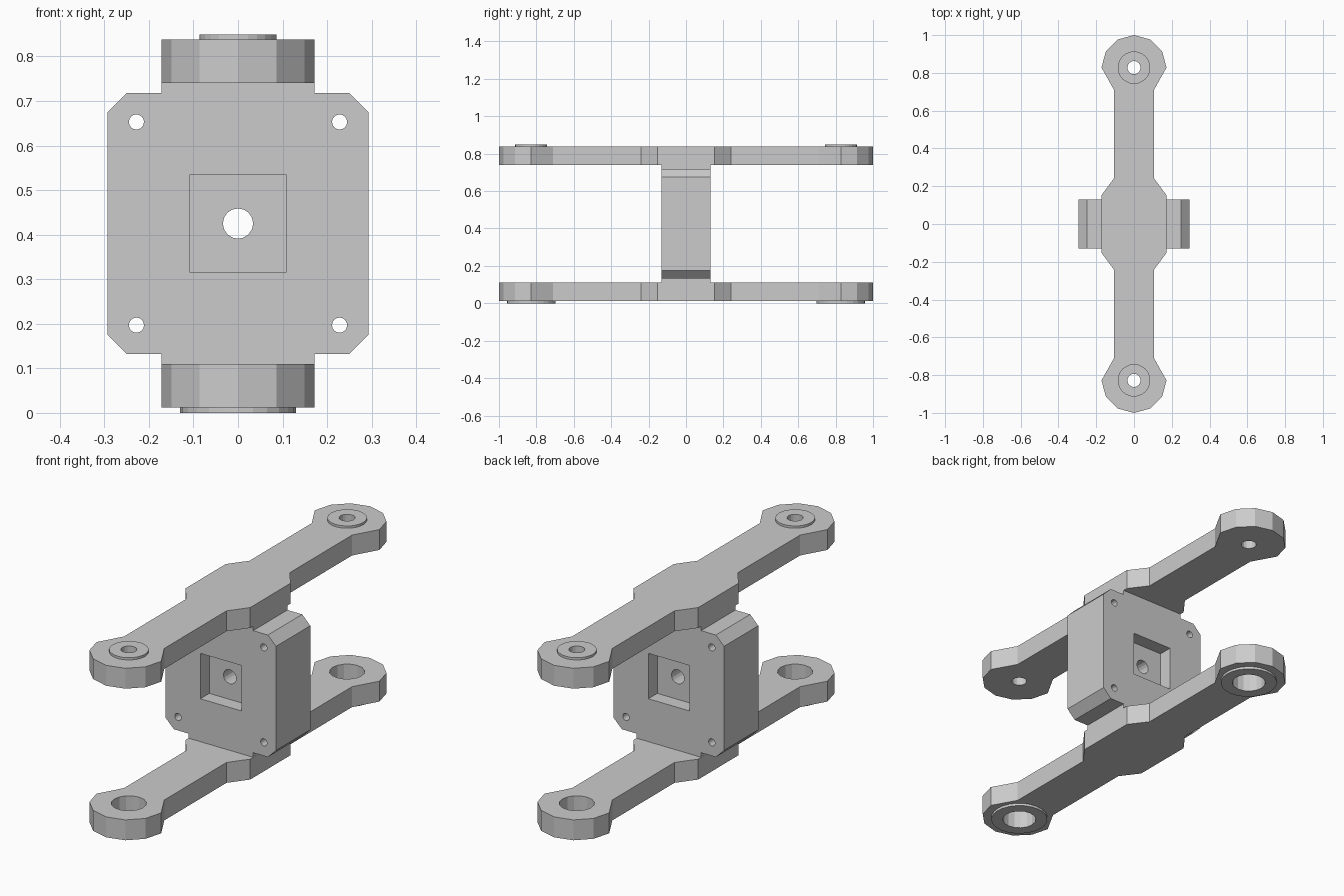
import bpy, bmesh, math

if "Cube" in bpy.data.objects:
    bpy.data.objects.remove(bpy.data.objects["Cube"])

MID_Z = 0.425      # height of the body centre
END_Y = 0.828      # distance of the arm pivots from the centre
END_R = 0.172


def prism(name, pts, axis, lo, hi):
    """Extrude a 2D outline along Z (points are x, y) or Y (points are x, z)."""
    to3d = (lambda p, t: (p[0], p[1], t)) if axis == 'Z' else (lambda p, t: (p[0], t, p[1]))
    bm = bmesh.new()
    face = bm.faces.new([bm.verts.new(to3d(p, lo)) for p in pts])
    top = bmesh.ops.extrude_face_region(bm, geom=[face])['geom']
    for v in top:
        if isinstance(v, bmesh.types.BMVert):
            v.co['XYZ'.index(axis)] = hi
    bmesh.ops.recalc_face_normals(bm, faces=bm.faces)
    mesh = bpy.data.meshes.new(name)
    bm.to_mesh(mesh)
    bm.free()
    obj = bpy.data.objects.new(name, mesh)
    bpy.context.collection.objects.link(obj)
    return obj


def circle(cx, cy, r, n):
    return [(cx + r * math.cos(2 * math.pi * i / n),
             cy + r * math.sin(2 * math.pi * i / n)) for i in range(n)]


def mirror4(quarter, cy=0):
    """Mirror a first-quadrant outline (from +x round to +y) into all four quadrants."""
    half = quarter + [(-x, y) for x, y in reversed(quarter) if x > 1e-6]
    return [(x, y + cy) for x, y in half + [(-x, -y) for x, y in half]]


def combine(target, other, operation):
    mod = target.modifiers.new(operation.lower(), 'BOOLEAN')
    mod.operation = operation
    mod.solver = 'EXACT'
    mod.object = other
    bpy.context.view_layer.objects.active = target
    bpy.ops.object.modifier_apply(modifier=mod.name)
    bpy.data.objects.remove(other)


# Motor block with chamfered corners and necks reaching into both arms
bracket = prism('double_arm_bracket', mirror4(
    [(0.293, 0.25), (0.25, 0.293), (0.1715, 0.293), (0.1715, 0.335)], MID_Z),
    'Y', -0.13, 0.13)

# Upper and lower arms: wide middle, slim shafts, twelve-sided rounded ends
arm = [(END_R, 0.153), (0.107, 0.24), (0.107, 0.712)]
arm += [(END_R * math.cos(math.radians(a)), END_Y + END_R * math.sin(math.radians(a)))
        for a in (0, 30, 60, 90)]
combine(bracket, prism('upper_arm', mirror4(arm), 'Z', 0.74, 0.838), 'UNION')
combine(bracket, prism('lower_arm', mirror4(arm), 'Z', 0.012, 0.11), 'UNION')

# Raised washers and pivot holes at each arm end
for y in (-END_Y, END_Y):
    combine(bracket, prism('upper_washer', circle(0, y, 0.086, 24), 'Z', 0.80, 0.849), 'UNION')
    combine(bracket, prism('lower_washer', circle(0, y, 0.13, 24), 'Z', 0, 0.05), 'UNION')
    combine(bracket, prism('upper_hole', circle(0, y, 0.035, 16), 'Z', 0.7, 0.9), 'DIFFERENCE')
    combine(bracket, prism('lower_hole', circle(0, y, 0.077, 16), 'Z', -0.05, 0.15), 'DIFFERENCE')

# Square pockets in the front and back of the block
for lo, hi in ((-0.2, -0.062), (0.062, 0.2)):
    combine(bracket, prism('pocket', mirror4([(0.109, 0.109)], MID_Z), 'Y', lo, hi), 'DIFFERENCE')

# Centre bore and four corner screw holes
combine(bracket, prism('bore', circle(0, MID_Z, 0.034, 16), 'Y', -0.2, 0.2), 'DIFFERENCE')
for x, z in mirror4([(0.228, 0.228)], MID_Z):
    combine(bracket, prism('screw_hole', circle(x, z, 0.017, 16), 'Y', -0.2, 0.2), 'DIFFERENCE')
